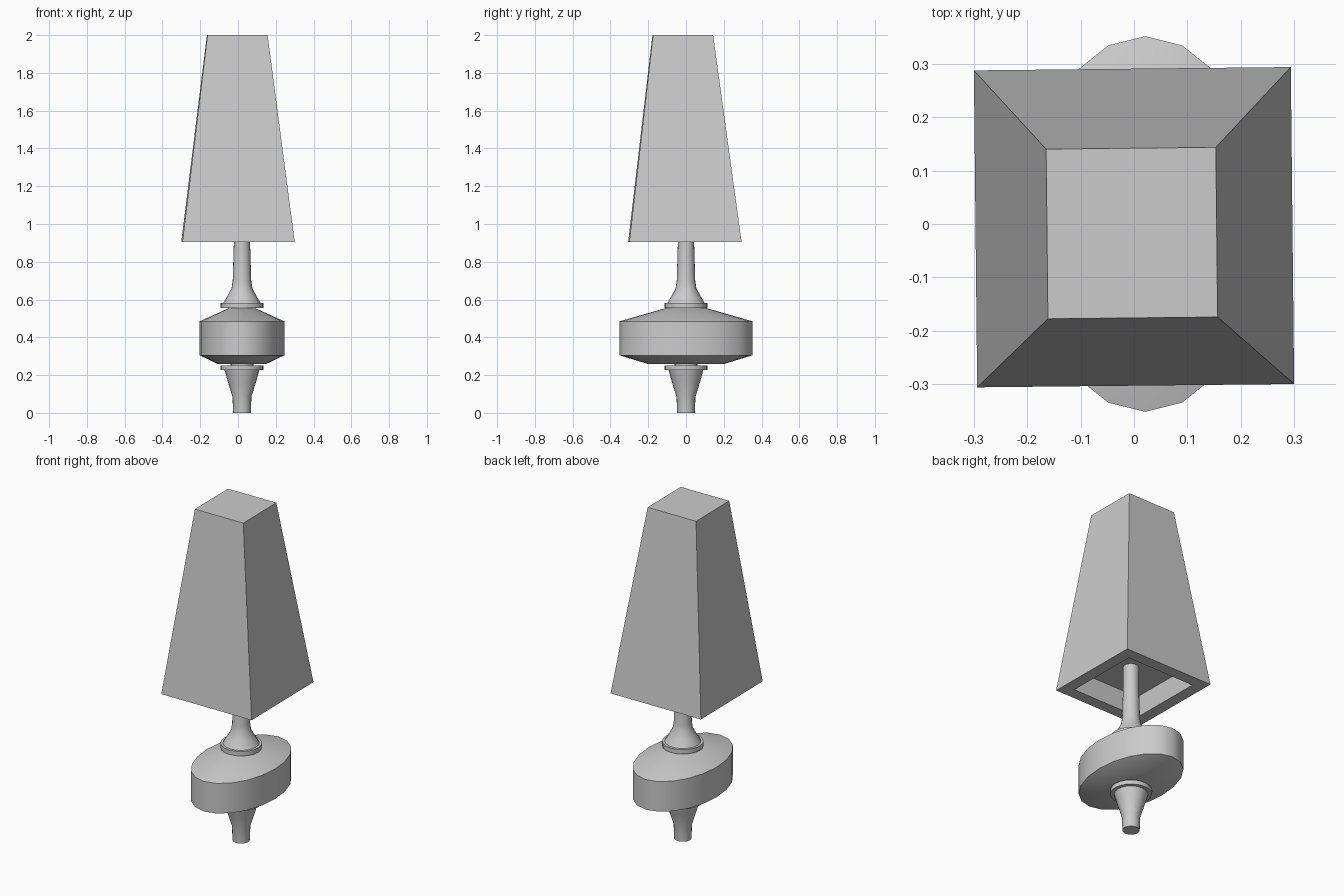
import bpy, bmesh
from math import sin, cos, pi, radians

if "Cube" in bpy.data.objects:
    bpy.data.objects.remove(bpy.data.objects["Cube"])

SIDES = 20
AXIS_X = 0.021


def finish(bm, name, smooth):
    bmesh.ops.recalc_face_normals(bm, faces=bm.faces)
    me = bpy.data.meshes.new(name)
    bm.to_mesh(me)
    bm.free()
    ob = bpy.data.objects.new(name, me)
    bpy.context.collection.objects.link(ob)
    if smooth:
        bpy.ops.object.select_all(action='DESELECT')
        bpy.context.view_layer.objects.active = ob
        ob.select_set(True)
        bpy.ops.object.shade_smooth_by_angle(angle=radians(30))
    return ob


def loft(name, rings, smooth=True):
    """Closed solid through a stack of equal-length point rings."""
    bm = bmesh.new()
    loops = [[bm.verts.new(p) for p in ring] for ring in rings]
    for a, b in zip(loops, loops[1:]):
        for i in range(len(a)):
            j = (i + 1) % len(a)
            bm.faces.new((a[i], a[j], b[j], b[i]))
    bm.faces.new(loops[0])
    bm.faces.new(loops[-1])
    return finish(bm, name, smooth)


def turned(name, profile, x_scale=1.0):
    """Turned part from (radius, height) pairs, optionally squashed in x."""
    angles = [2 * pi * i / SIDES for i in range(SIDES)]
    return loft(name, [[(AXIS_X + r * x_scale * cos(a), r * sin(a), z)
                        for a in angles] for r, z in profile])


def square(cx, cy, half, z, turn=radians(0.6)):
    r = half * 2 ** 0.5
    return [(cx + r * cos(turn + pi / 4 + i * pi / 2),
             cy + r * sin(turn + pi / 4 + i * pi / 2), z) for i in range(4)]


# tapered foot and its collar
turned("foot", [(0.047, 0), (0.05, 0.085), (0.075, 0.165), (0.092, 0.226)])
turned("lower_collar", [(0.113, 0.226), (0.113, 0.252)])
turned("foot_joint", [(0.06, 0.245), (0.06, 0.28)])

# wide oval body
turned("oval_body", [(0.205, 0.26), (0.352, 0.305), (0.352, 0.485),
                     (0.10, 0.557)], x_scale=0.637)

# upper collar and flared stem
turned("upper_collar", [(0.113, 0.555), (0.113, 0.582)])
turned("stem", [(0.10, 0.58), (0.075, 0.622), (0.055, 0.66), (0.049, 0.70),
                (0.043, 0.90), (0.043, 1.03)])

# square tapered shade with a shallow recess underneath
loft("shade", [square(-0.004, -0.017, 0.159, 2.0),
               square(0, -0.006, 0.297, 0.906),
               square(0, -0.006, 0.227, 0.906),
               square(0, -0.008, 0.212, 1.02)], smooth=False)
